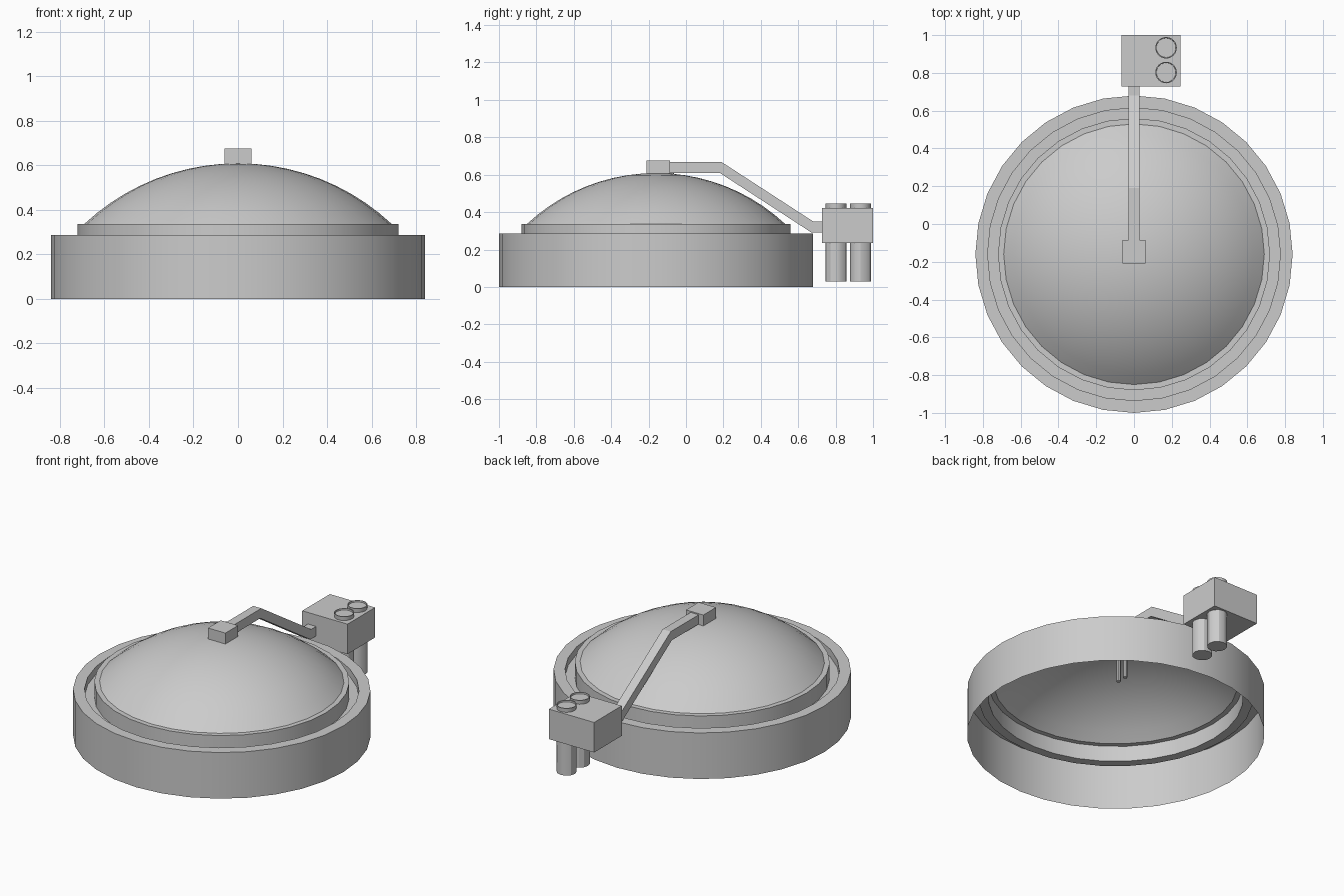
import bpy, bmesh, math

if "Cube" in bpy.data.objects:
    bpy.data.objects.remove(bpy.data.objects["Cube"])


def finish(name, bm, smooth=True):
    bmesh.ops.remove_doubles(bm, verts=bm.verts, dist=1e-5)
    bmesh.ops.recalc_face_normals(bm, faces=bm.faces)
    mesh = bpy.data.meshes.new(name)
    bm.to_mesh(mesh)
    bm.free()
    ob = bpy.data.objects.new(name, mesh)
    bpy.context.collection.objects.link(ob)
    if smooth:
        bpy.ops.object.select_all(action='DESELECT')
        ob.select_set(True)
        bpy.context.view_layer.objects.active = ob
        bpy.ops.object.shade_smooth_by_angle(angle=math.radians(30))
    return ob


def lathe(name, profile, x, y, sides):
    """Revolve (radius, z) points around a vertical axis at x, y."""
    bm = bmesh.new()
    vs = [bm.verts.new((x + r, y, z)) for r, z in profile]
    es = [bm.edges.new(p) for p in zip(vs, vs[1:])]
    bmesh.ops.spin(bm, geom=vs + es, cent=(x, y, 0), axis=(0, 0, 1),
                   angle=2 * math.pi, steps=sides, use_merge=True)
    return finish(name, bm)


def extrude_x(name, outline, x0, x1):
    """Extrude a (y, z) outline from x0 to x1."""
    bm = bmesh.new()
    face = bm.faces.new([bm.verts.new((x0, y, z)) for y, z in outline])
    out = bmesh.ops.extrude_face_region(bm, geom=[face], use_keep_orig=True)
    for v in out['geom']:
        if isinstance(v, bmesh.types.BMVert):
            v.co.x = x1
    return finish(name, bm, smooth=False)


def box(name, x0, x1, y0, y1, z0, z1):
    return extrude_x(name, [(y0, z0), (y1, z0), (y1, z1), (y0, z1)], x0, x1)


CY = -0.16

# Open-bottomed ring with a groove and a raised inner flange
lathe("base_ring", [(0.84, 0), (0.84, 0.287), (0.775, 0.287), (0.775, 0.24),
                    (0.72, 0.24), (0.72, 0.337), (0.69, 0.337)], 0, CY, 32)

# Shallow spherical dome, an open shell
rise, rad = 0.272, 0.69
R = (rad ** 2 + rise ** 2) / (2 * rise)
top = math.asin(rad / R)
dome = [(R * math.sin(top * i / 10), 0.337 + rise - R + R * math.cos(top * i / 10))
        for i in range(10, -1, -1)]
lathe("dome", dome, 0, CY, 32)

# Block on the crown and cranked arm to the rear housing
box("crown_block", -0.06, 0.06, -0.21, -0.085, 0.607, 0.675)
extrude_x("arm", [(-0.085, 0.61), (0.18, 0.61), (0.672, 0.29), (0.73, 0.29),
                  (0.73, 0.35), (0.68, 0.35), (0.19, 0.668), (-0.085, 0.668)],
          -0.028, 0.028)

# Two pins hanging inside the dome
for i, y in enumerate((-0.135, -0.078)):
    lathe(f"pin_{i + 1}", [(0, 0.62), (0.013, 0.62), (0.013, 0.335), (0, 0.335)], 0, y, 8)

# Rear housing with two tubes beneath and round caps above
box("rear_housing", -0.067, 0.245, 0.728, 1.0, 0.235, 0.422)
for i, y in enumerate((0.802, 0.933)):
    lathe(f"tube_{i + 1}", [(0, 0.028), (0.057, 0.028), (0.057, 0.235)], 0.17, y, 12)
    lathe(f"cap_{i + 1}", [(0.055, 0.42), (0.057, 0.447), (0.052, 0.447),
                           (0.051, 0.438), (0, 0.438)], 0.17, y, 24)
